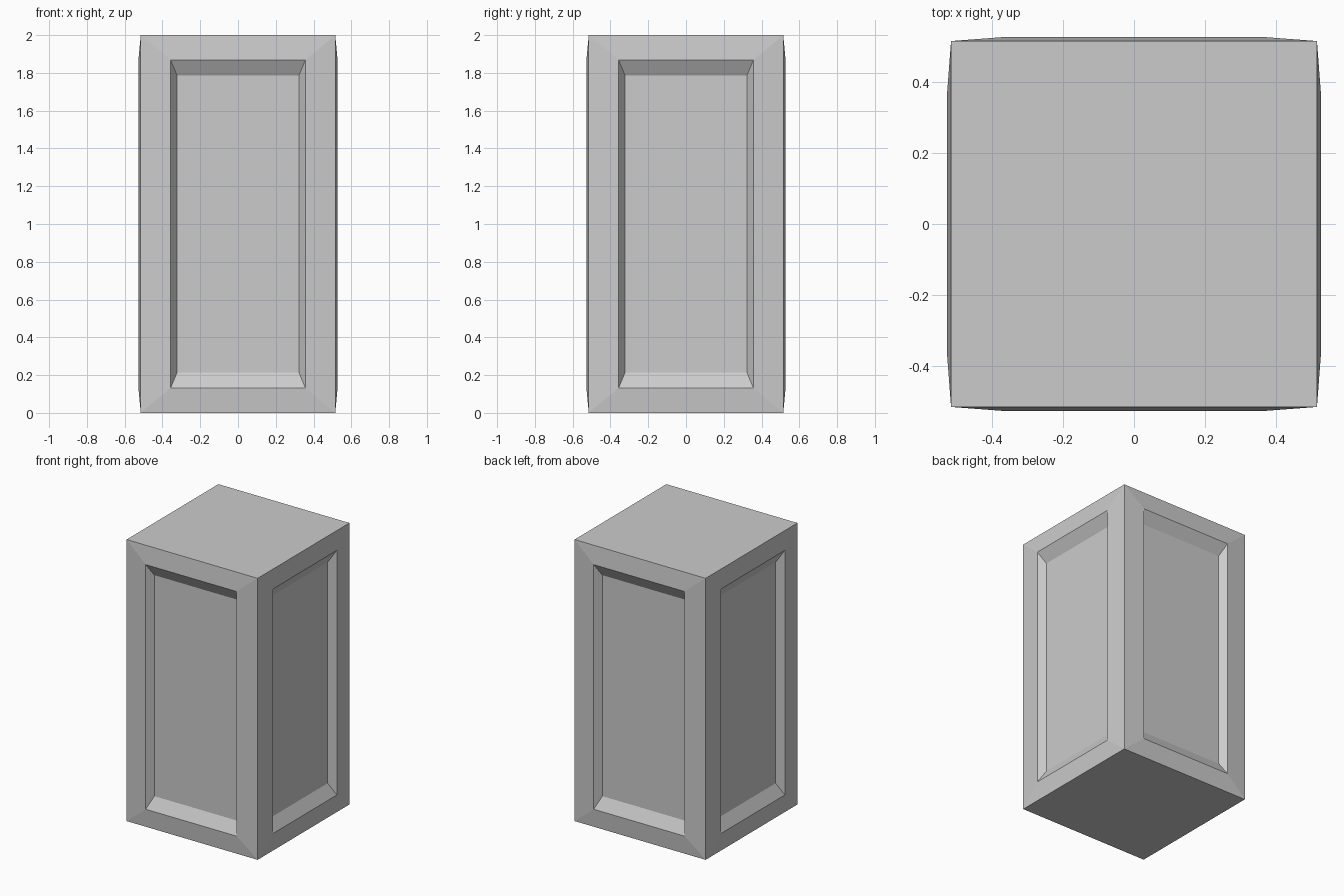
import bpy, bmesh
from math import pi
from mathutils import Matrix, Vector

if "Cube" in bpy.data.objects:
    bpy.data.objects.remove(bpy.data.objects["Cube"])

HALF = 0.515
# Panel rings from the corner edge inwards: half width, half height, distance from axis
RINGS = [(HALF, 1.0, HALF), (0.357, 0.869, 0.527), (0.322, 0.785, 0.479)]


def add_panel(bm, turn):
    """Sloped frame, bevelled recess and flat floor on one side."""
    rot = Matrix.Rotation(turn, 3, 'Z')
    loops = []
    for w, h, d in RINGS:
        corners = ((-w, -h), (w, -h), (w, h), (-w, h))
        loops.append([bm.verts.new(rot @ Vector((x, -d, 1 + z))) for x, z in corners])
    for outer, inner in zip(loops, loops[1:]):
        for i in range(4):
            j = (i + 1) % 4
            bm.faces.new((outer[i], outer[j], inner[j], inner[i]))
    bm.faces.new(loops[-1])


bm = bmesh.new()

# Four identical recessed sides
for k in range(4):
    add_panel(bm, k * pi / 2)

# Flat top and bottom
for z in (0, 2):
    bm.faces.new([bm.verts.new((x * HALF, y * HALF, z))
                  for x, y in ((-1, -1), (1, -1), (1, 1), (-1, 1))])

bmesh.ops.remove_doubles(bm, verts=bm.verts, dist=0.0001)
bmesh.ops.recalc_face_normals(bm, faces=bm.faces)
mesh = bpy.data.meshes.new("panelled_pillar")
bm.to_mesh(mesh)
bm.free()
bpy.context.collection.objects.link(bpy.data.objects.new("panelled_pillar", mesh))
